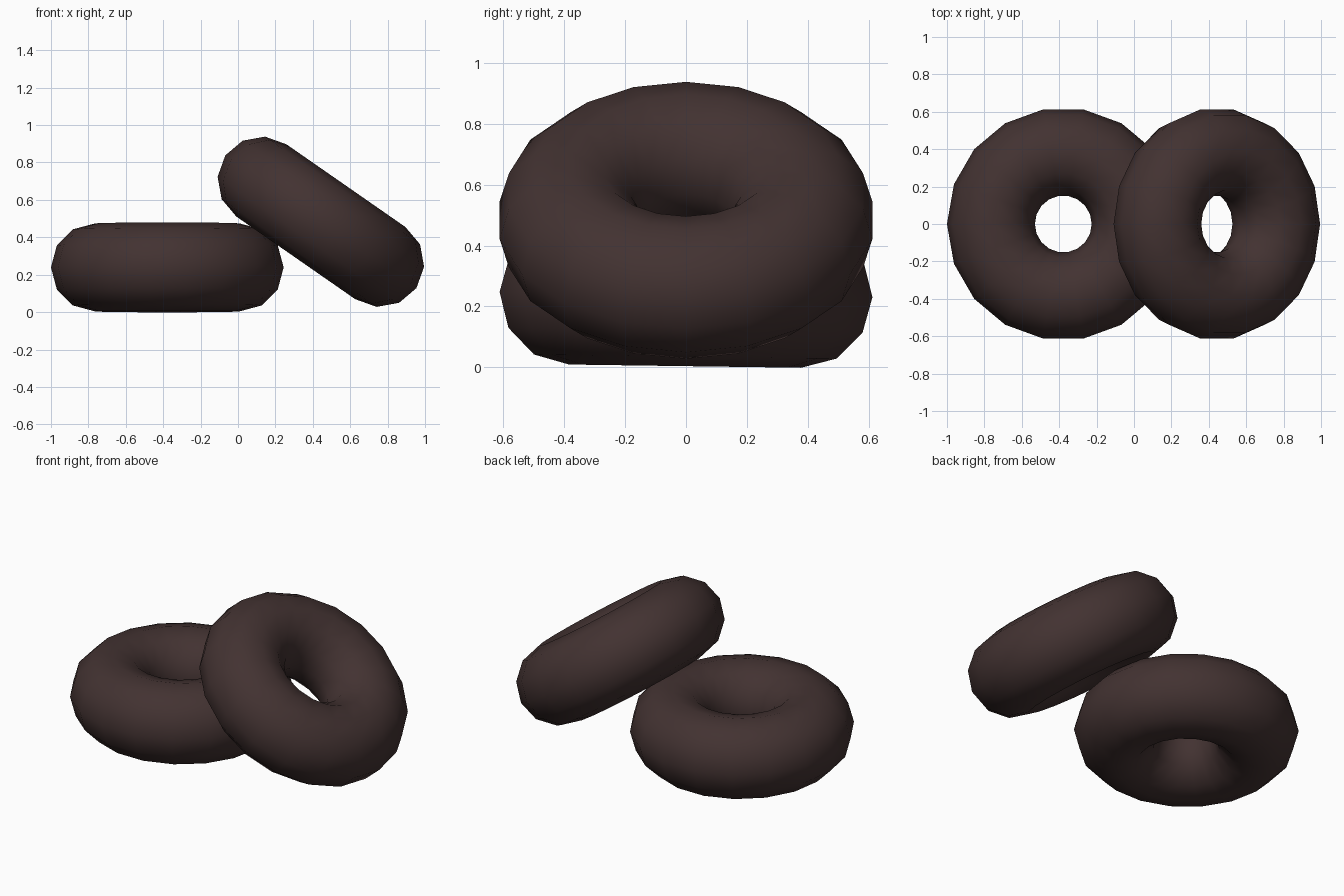
import bpy
from math import radians

if "Cube" in bpy.data.objects:
    bpy.data.objects.remove(bpy.data.objects["Cube"])

# One dark brown rubber colour for both rings
rubber = bpy.data.materials.new("dark brown rubber")
rubber.diffuse_color = (0.055, 0.032, 0.031, 1)
rubber.use_nodes = True
rubber.node_tree.nodes["Principled BSDF"].inputs["Base Color"].default_value = rubber.diffuse_color


def ring(name, location, rotation):
    """Fat 18 x 12 torus, smooth shaded."""
    bpy.ops.mesh.primitive_torus_add(
        major_segments=18, minor_segments=12,
        major_radius=0.387, minor_radius=0.235,
        location=location, rotation=[radians(a) for a in rotation])
    ob = bpy.context.object
    ob.name = name
    ob.data.materials.append(rubber)
    bpy.ops.object.shade_smooth()
    return ob


# Tyre lying almost flat on the ground
ring("flat_tyre", (-0.378, 0, 0.239), (-0.8, 0, 0))
# Tyre leaning against the first one
ring("leaning_tyre", (0.443, 0, 0.483), (0, 34.8, 0))
